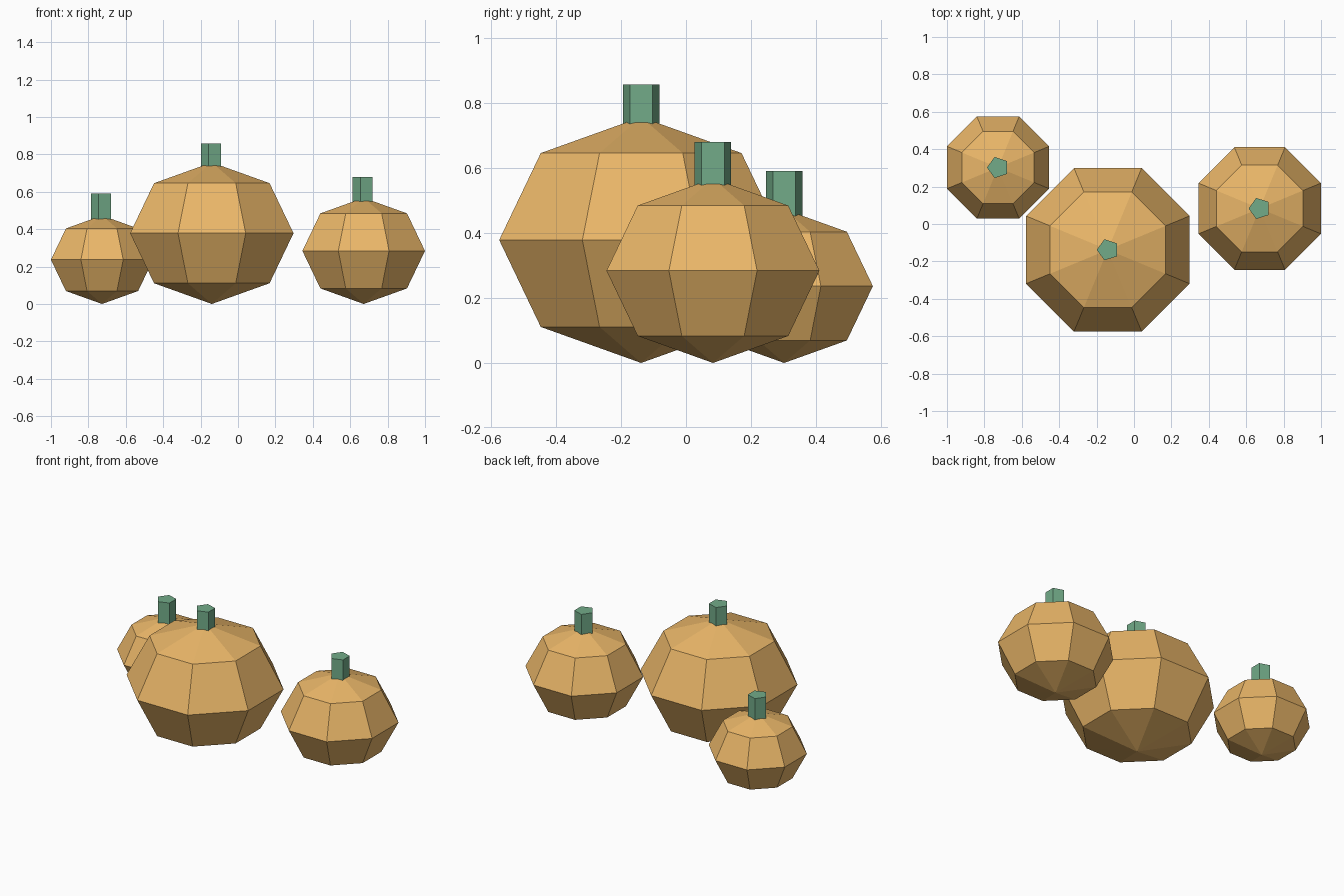
import bpy, math

if "Cube" in bpy.data.objects:
    bpy.data.objects.remove(bpy.data.objects["Cube"])

K = 1.182  # overall scale


def material(name, color):
    m = bpy.data.materials.new(name)
    m.diffuse_color = color
    m.use_nodes = True
    m.node_tree.nodes["Principled BSDF"].inputs["Base Color"].default_value = m.diffuse_color
    return m


orange = material("pumpkin_orange", (0.82, 0.47, 0.14, 1))
green = material("stem_green", (0.17, 0.41, 0.25, 1))


def pumpkin(label, x, y, size):
    # Squashed low-poly body, flat sides facing the axes
    r = size * K
    bpy.ops.mesh.primitive_uv_sphere_add(
        segments=8, ring_count=4, radius=r,
        location=(x, y, 0.8 * r), rotation=(0, 0, math.pi / 8))
    body = bpy.context.object
    body.name = label + "_pumpkin_body"
    body.scale.z = 0.8
    body.data.materials.append(orange)

    # Five-sided stem with a corner pointing to -x, sunk into the body
    bpy.ops.mesh.primitive_cylinder_add(
        vertices=5, radius=0.05 * K, depth=0.25 * K,
        location=(x, y, 1.5 * r), rotation=(0, 0, math.pi / 2))
    stem = bpy.context.object
    stem.name = label + "_pumpkin_stem"
    stem.data.materials.append(green)


# Three pumpkins of different sizes
pumpkin("large", -0.14, -0.138, 0.40)
pumpkin("medium", 0.672, 0.083, 0.30)
pumpkin("small", -0.727, 0.302, 0.25)
